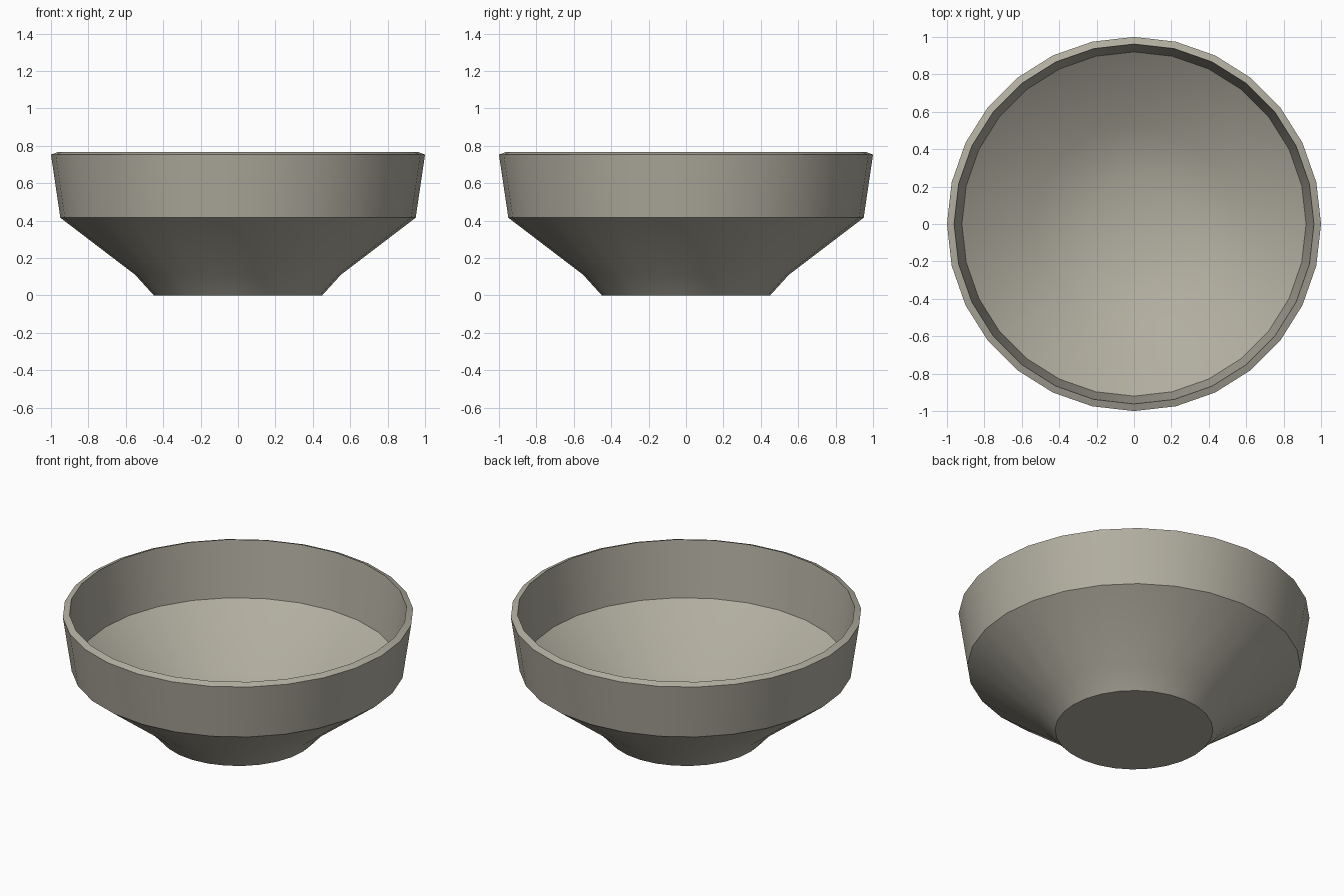
import bpy, bmesh, math

if "Cube" in bpy.data.objects:
    bpy.data.objects.remove(bpy.data.objects["Cube"])

SEGMENTS = 28

# Bowl cross-section (radius, height): foot, outer wall, sloped rim, inner wall, floor
PROFILE = [
    (0.45, 0.0), (0.55, 0.11), (0.95, 0.415), (1.0, 0.752),
    (0.962, 0.767), (0.92, 0.42), (0.53, 0.14), (0.25, 0.06),
]
FLOOR_CENTRE = 0.045

clay = bpy.data.materials.new("warm_grey_clay")
clay.diffuse_color = (0.44, 0.42, 0.35, 1.0)
clay.use_nodes = True
clay.node_tree.nodes["Principled BSDF"].inputs["Base Color"].default_value = clay.diffuse_color


def lathe(name, profile, centre_z, material):
    """Turn a profile around z, closing the foot flat and the floor to a point."""
    bm = bmesh.new()
    rings = []
    for r, z in profile:
        ring = []
        for i in range(SEGMENTS):
            a = math.tau * i / SEGMENTS
            ring.append(bm.verts.new((r * math.cos(a), r * math.sin(a), z)))
        rings.append(ring)
    for low, high in zip(rings, rings[1:]):
        for i in range(SEGMENTS):
            j = (i + 1) % SEGMENTS
            bm.faces.new((low[i], low[j], high[j], high[i]))
    # Foot underside
    bm.faces.new(rings[0][::-1])
    # Floor centre
    centre = bm.verts.new((0, 0, centre_z))
    for i in range(SEGMENTS):
        bm.faces.new((rings[-1][i], rings[-1][(i + 1) % SEGMENTS], centre))
    bmesh.ops.recalc_face_normals(bm, faces=bm.faces)
    mesh = bpy.data.meshes.new(name)
    bm.to_mesh(mesh)
    bm.free()
    mesh.materials.append(material)
    obj = bpy.data.objects.new(name, mesh)
    bpy.context.collection.objects.link(obj)
    return obj


bowl = lathe("bowl", PROFILE, FLOOR_CENTRE, clay)
bpy.context.view_layer.objects.active = bowl
bowl.select_set(True)
bpy.ops.object.shade_smooth_by_angle(angle=math.radians(30))
